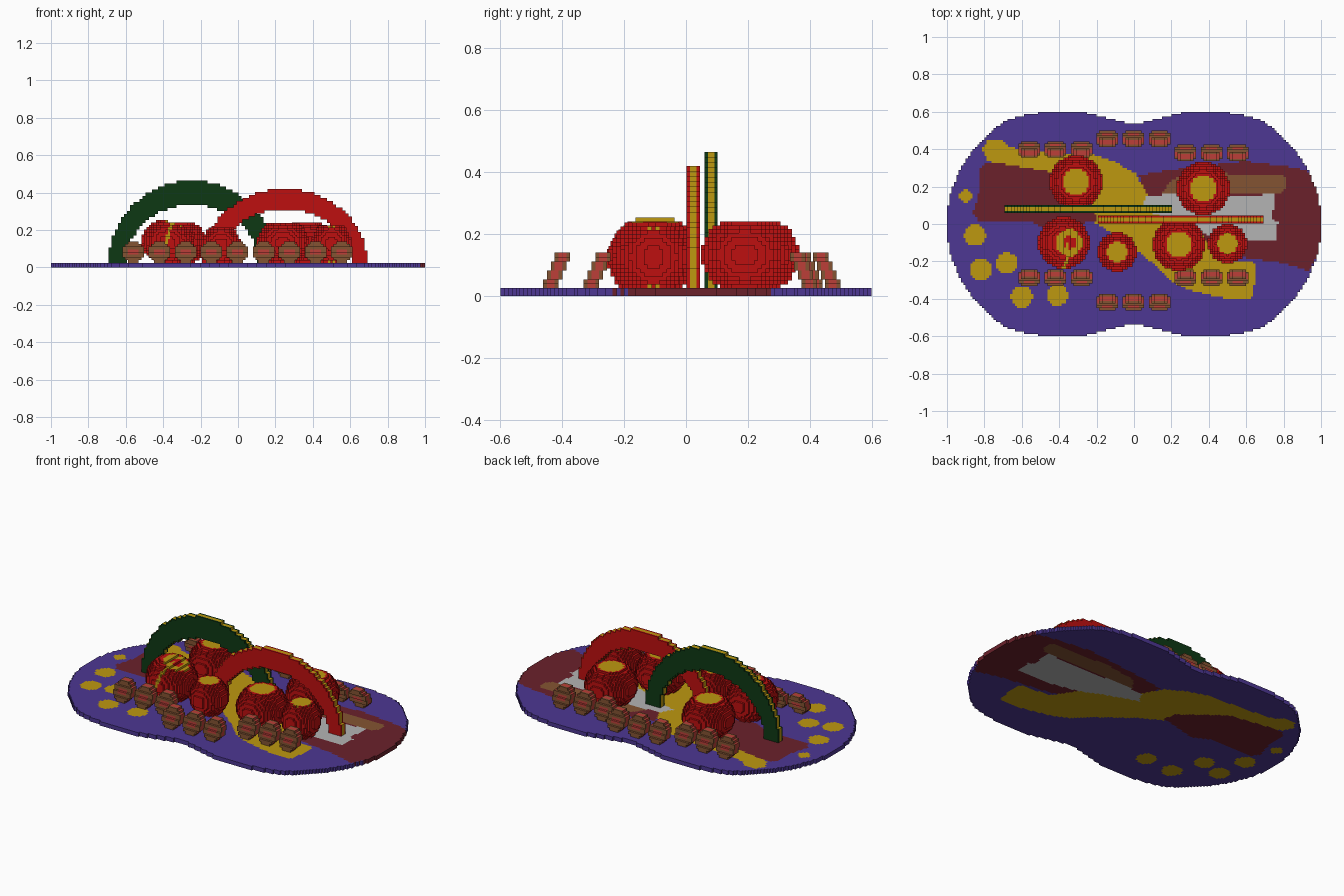
import bpy, bmesh, math

cube = bpy.data.objects.get("Cube")
if cube:
    bpy.data.objects.remove(cube, do_unlink=True)


def linear(c):
    c /= 255
    return c / 12.92 if c <= 0.04045 else ((c + 0.055) / 1.055) ** 2.4


def material(name, r, g, b):
    m = bpy.data.materials.new(name)
    col = (linear(r), linear(g), linear(b), 1)
    m.diffuse_color = col
    m.use_nodes = True
    m.node_tree.nodes["Principled BSDF"].inputs["Base Color"].default_value = col
    return m


PURPLE = material("purple", 77, 55, 147)
GOLD = material("gold", 190, 152, 16)
RED = material("red", 190, 16, 16)
MAROON = material("maroon", 107, 33, 43)
GREY = material("light grey", 180, 180, 180)
BROWN = material("brown", 132, 84, 50)
PINK = material("dusty red", 188, 62, 56)
GREEN = material("dark green", 13, 56, 20)

SIDES = [((1, 0, 0), [(1, 0, 0), (1, 1, 0), (1, 1, 1), (1, 0, 1)]),
         ((-1, 0, 0), [(0, 0, 0), (0, 0, 1), (0, 1, 1), (0, 1, 0)]),
         ((0, 1, 0), [(0, 1, 0), (0, 1, 1), (1, 1, 1), (1, 1, 0)]),
         ((0, -1, 0), [(0, 0, 0), (1, 0, 0), (1, 0, 1), (0, 0, 1)]),
         ((0, 0, 1), [(0, 0, 1), (1, 0, 1), (1, 1, 1), (0, 1, 1)]),
         ((0, 0, -1), [(0, 0, 0), (0, 1, 0), (1, 1, 0), (1, 0, 0)])]


def blocks(name, lo, hi, count, rule):
    """Fill a box with small blocks; rule(x, y, z) gives a material or None."""
    step = [(hi[i] - lo[i]) / count[i] for i in range(3)]
    cells = {}
    for i in range(count[0]):
        for j in range(count[1]):
            for k in range(count[2]):
                p = [lo[a] + (n + 0.5) * step[a] for a, n in enumerate((i, j, k))]
                m = rule(*p)
                if m:
                    cells[i, j, k] = m
    mats = list(dict.fromkeys(cells.values()))
    bm = bmesh.new()
    verts = {}

    def vert(key):
        if key not in verts:
            verts[key] = bm.verts.new([lo[a] + key[a] * step[a] for a in range(3)])
        return verts[key]

    for c, m in cells.items():
        for d, corners in SIDES:
            if tuple(c[a] + d[a] for a in range(3)) not in cells:
                f = bm.faces.new([vert(tuple(c[a] + q[a] for a in range(3))) for q in corners])
                f.material_index = mats.index(m)
    mesh = bpy.data.meshes.new(name)
    bm.to_mesh(mesh)
    bm.free()
    for m in mats:
        mesh.materials.append(m)
    ob = bpy.data.objects.new(name, mesh)
    bpy.context.collection.objects.link(ob)
    return ob


def inside(x, y, poly):
    hit = False
    for (x1, y1), (x2, y2) in zip(poly, poly[1:] + poly[:1]):
        if (y1 > y) != (y2 > y) and x < (x2 - x1) * (y - y1) / (y2 - y1) + x1:
            hit = not hit
    return hit


# Ground plate: two-lobed outline with painted patches
HALF = [(0, .535), (.06, .545), (.15, .57), (.25, .595), (.37, .607), (.5, .597), (.62, .575),
        (.68, .555), (.75, .51), (.85, .41), (.93, .295), (.98, .17), (1, .06), (1.01, 0)]
DOTS = [(-.9, .15, .036), (-.85, -.06, .058), (-.82, -.245, .058),
        (-.68, -.21, .058), (-.6, -.39, .058), (-.41, -.38, .058)]
PATCHES = [
    (GREY, [(.03, .08), (.07, .15), (.2, .16), (.58, .15), (.75, .16), (.74, .02), (.77, .01),
            (.76, -.085), (.55, -.09), (.36, -.05), (.2, .02)]),
    (BROWN, [(.15, .16), (.2, .24), (.4, .27), (.8, .265), (.82, .2), (.78, .16)]),
    (MAROON, [(-.83, .01), (-.86, .06), (-.82, .2), (-.83, .29), (-.79, .33), (-.7, .32),
              (-.45, .28), (-.22, .1), (-.2, .02), (-.45, -.04), (-.55, .01)]),
    (GOLD, [(-.81, .4), (-.78, .45), (-.71, .455), (-.67, .41), (-.5, .39), (-.22, .37),
            (-.1, .33), (.01, .27), (.07, .16), (.08, .08), (.36, -.05), (.45, -.19), (.64, -.2),
            (.655, -.27), (.63, -.4), (.5, -.4), (.32, -.36), (.2, -.31), (.1, -.21), (-.09, -.06),
            (-.3, .05), (-.65, .29), (-.78, .34)]),
    (MAROON, [(.03, .26), (.2, .29), (.6, .335), (.88, .3), (1.01, .24), (1.01, -.1),
              (.94, -.25), (.8, -.21), (.45, -.16), (.3, -.03), (.08, .08)]),
]


def half_width(x):
    x = abs(x)
    for (x1, y1), (x2, y2) in zip(HALF, HALF[1:]):
        if x1 <= x <= x2:
            return y1 + (y2 - y1) * (x - x1) / (x2 - x1)
    return 0


def ground(x, y, z):
    if abs(y) > half_width(x):
        return None
    if any(math.hypot(x - a, y - b) < r for a, b, r in DOTS):
        return GOLD
    for m, poly in PATCHES:
        if inside(x, y, poly):
            return m
    return PURPLE


blocks("ground_plate", (-1, -.6, 0), (1, .6, .025), (160, 96, 1), ground)


# Arches: coloured side faces around a gold core
def arch(name, cx, y0, y1, rx, rz, ix, iz, side):
    edge = (y1 - y0) / 4

    def rule(x, y, z):
        u, w = x - cx, z - .02
        if math.hypot(u / rx, w / rz) > 1 or math.hypot(u / ix, w / iz) < 1:
            return None
        return side if min(y - y0, y1 - y) < edge else GOLD

    blocks(name, (cx - rx, y0, .025), (cx + rx, y1, .02 + rz),
           (round(rx * 120), 4, round(rz * 60)), rule)


arch("green_arch", -.245, .06, .102, .447, .445, .355, .315, GREEN)
arch("red_arch", .25, .002, .045, .442, .4, .355, .29, RED)


# Round pods: squashed spheres with gold caps
def pod(name, cx, cy, r, h, cap, tilt=0):
    cz = .025 + h
    ca, sa = math.cos(tilt), math.sin(tilt)

    def rule(x, y, z):
        x, y, z = x - cx, y - cy, z - cz
        x, z = x * ca - z * sa, x * sa + z * ca
        d = math.hypot(x, y)
        if (d / r) ** 2 + (z / (h * 1.17)) ** 2 > 1 or abs(z) > h * 1.01:
            return None
        if tilt:    # open ring on the cap and a seam down the front
            if z > h * .75 and .035 < d < cap:
                return GOLD
            return GOLD if y < 0 and abs(x + .01) < .009 and z > -.01 else RED
        return GOLD if d < cap and abs(z) > h * .84 else RED

    top = cz + h + (.025 if tilt else 0)
    n = round(r * 160)
    blocks(name, (cx - r, cy - r, .025), (cx + r, cy + r, top),
           (n, n, round((top - .025) * 80)), rule)


pod("back_right_pod", -.31, .225, .142, .108, .07)
pod("back_left_pod", .37, .19, .142, .108, .07)
pod("tilted_pod", -.375, -.1, .14, .108, .072, .3)
pod("small_middle_pod", -.09, -.15, .106, .095, .055)
pod("front_left_pod", .24, -.11, .14, .106, .07)
pod("small_left_pod", .5, -.105, .106, .1, .055)


# Border stones: leaning octagons in rows of three
def stone(name, cx, cy):
    out = 1 if cy > 0 else -1

    def rule(x, y, z):
        u, w = abs(x - cx), z - .0825
        lean = -out * .0125 * (math.floor((z - .025) / .02875) - 1.5)
        v = abs(y - cy - lean)
        if v > .0235 or u + abs(w) > .086:
            return None
        if v < .0125:
            return PINK
        return PINK if abs(w) < .02 and u < .035 else BROWN

    blocks(name, (cx - .0575, cy - .05, .025), (cx + .0575, cy + .05, .14), (8, 16, 8), rule)


ROWS = [(-.42, .398), (-.003, .455), (.415, .38), (-.42, -.287), (-.003, -.418), (.415, -.287)]
for row, (x, y) in enumerate(ROWS):
    for i in (-1, 0, 1):
        stone(f"border_stone_{row * 3 + i + 2}", x + i * .14, y)
